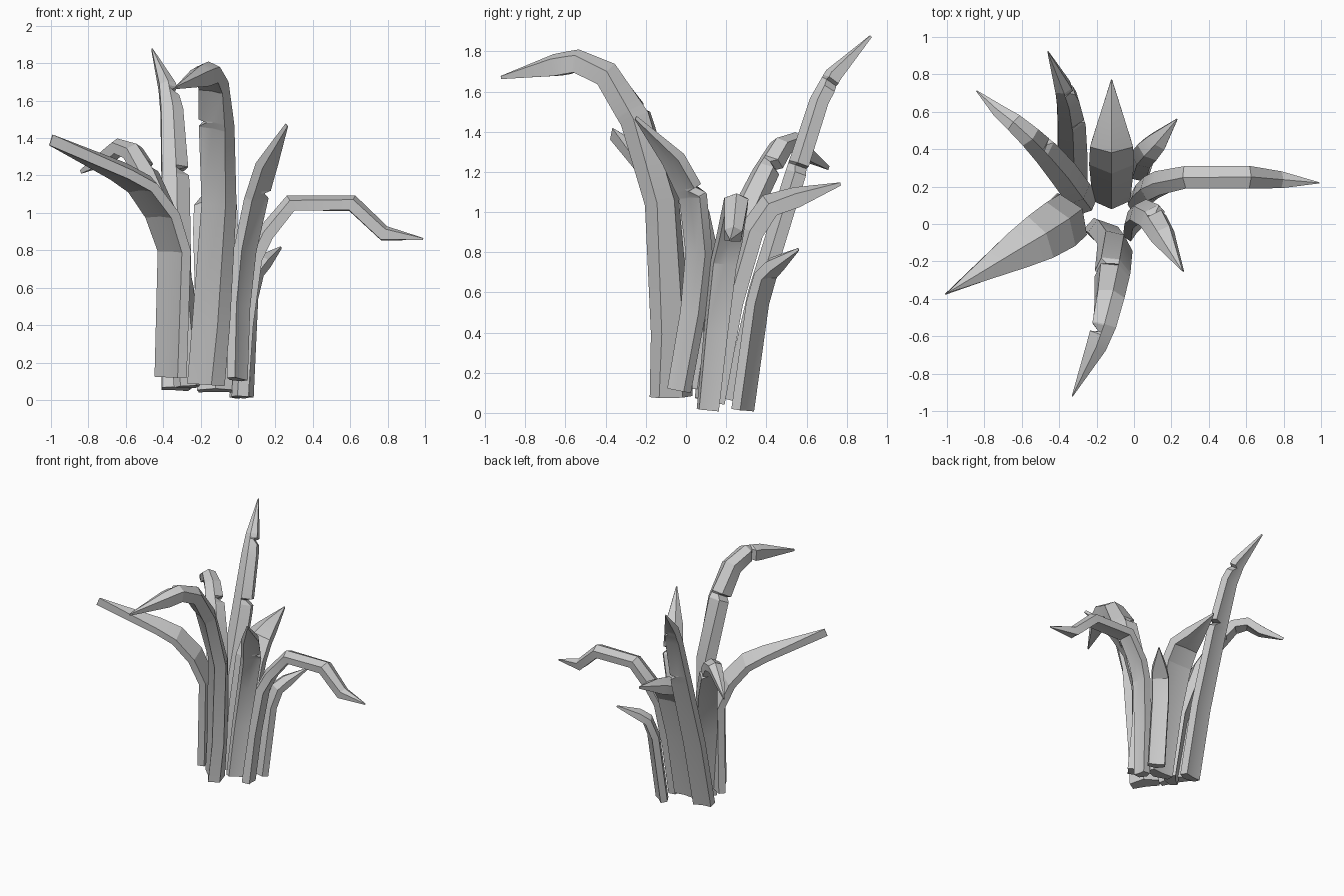
import bpy, bmesh
from math import radians
from mathutils import Vector, Matrix

cube = bpy.data.objects.get("Cube")
if cube:
    bpy.data.objects.remove(cube, do_unlink=True)

mat = bpy.data.materials.new("pale_grey")
mat.use_nodes = True
GREY = (0.6, 0.6, 0.6, 1)
mat.diffuse_color = GREY
bsdf = mat.node_tree.nodes["Principled BSDF"]
bsdf.inputs["Base Color"].default_value = GREY
bsdf.inputs["Roughness"].default_value = 0.8


def blade(name, path, thick, tip_thick, notches=(), twist=0):
    """path: (x, y, z, half width); notches: (segment, fraction, side, depth);
    twist: turn of the base about z in degrees, fading out towards the tip."""
    pts = [Vector(p[:3]) for p in path]
    heading = pts[-1] - pts[0]
    heading.z = 0
    side0 = heading.normalized().cross(Vector((0, 0, 1)))

    # Rings: position, tangent, left width, right width, thickness, place along path
    rings = []
    last = len(pts) - 1
    tangents = []
    for i in range(len(pts)):
        a = (pts[i] - pts[max(i - 1, 0)]).normalized()
        b = (pts[min(i + 1, last)] - pts[i]).normalized()
        tangents.append((a + b).normalized())
    for i, p in enumerate(pts):
        w = path[i][3]
        rings.append((p, tangents[i], w, w, tip_thick if i == last else thick, i))
        # Ragged nicks torn out of one edge
        for seg, f, sgn, depth in notches:
            if seg != i:
                continue
            length = (pts[i + 1] - p).length
            for off, cut in ((-0.035, 0), (0.0, depth), (0.012, 0)):
                g = f + off / length
                ww = w + (path[i + 1][3] - w) * g
                k = ww * (1 - cut)
                tt = thick + ((tip_thick if i + 1 == last else thick) - thick) * g
                rings.append((p.lerp(pts[i + 1], g), tangents[i].lerp(tangents[i + 1], g).normalized(),
                              k if sgn < 0 else ww, k if sgn > 0 else ww, tt, i + g))

    bm = bmesh.new()
    loops = []
    for p, t, wl, wr, th, s in rings:
        side = Matrix.Rotation(radians(twist) * (1 - s / last), 3, 'Z') @ side0
        side = (side - t * side.dot(t)).normalized()
        n = side.cross(t).normalized()
        h = 0.45 * max(wl, wr)
        top = th * 0.5
        # Ridged upper face, thick edges, shallow groove beneath
        section = [(0, top + h * 0.6), (wr, top - h * 0.4), (wr * 0.9, -top - h * 0.4),
                   (0, -top - h * 0.2), (-wl * 0.9, -top - h * 0.4), (-wl, top - h * 0.4)]
        loops.append([bm.verts.new(p + side * u + n * v) for u, v in section])
    for a, b in zip(loops, loops[1:]):
        for j in range(6):
            k = (j + 1) % 6
            bm.faces.new((a[j], a[k], b[k], b[j]))
    bm.faces.new(loops[0])
    bm.faces.new(loops[-1])
    bmesh.ops.recalc_face_normals(bm, faces=bm.faces)
    me = bpy.data.meshes.new(name)
    bm.to_mesh(me)
    bm.free()
    me.materials.append(mat)
    ob = bpy.data.objects.new(name, me)
    bpy.context.collection.objects.link(ob)
    bpy.ops.object.select_all(action='DESELECT')
    bpy.context.view_layer.objects.active = ob
    ob.select_set(True)
    bpy.ops.object.shade_smooth_by_angle(angle=0.3)


blade("left_arching_blade", [
    (0.01, 0.11, 0.015, 0.055), (0.035, 0.15, 0.4, 0.06), (0.08, 0.19, 0.75, 0.065),
    (0.14, 0.22, 0.88, 0.065), (0.28, 0.25, 1.05, 0.06), (0.61, 0.25, 1.05, 0.06),
    (0.78, 0.235, 0.89, 0.045), (0.99, 0.22, 0.86, 0.003)], 0.06, 0.01)

blade("front_left_blade", [
    (-0.01, -0.03, 0.11, 0.06), (0.0, 0.04, 0.5, 0.065), (0.03, 0.07, 0.8, 0.07),
    (0.09, 0.04, 1.08, 0.075), (0.15, -0.06, 1.27, 0.065), (0.26, -0.25, 1.47, 0.003)],
    0.05, 0.02, [(3, 0.2, -1, 0.7)])

blade("back_left_short_blade", [
    (0.015, 0.275, 0.015, 0.065), (0.04, 0.35, 0.55, 0.065), (0.075, 0.39, 0.69, 0.065),
    (0.125, 0.44, 0.74, 0.055), (0.23, 0.56, 0.815, 0.003)], 0.05, 0.012)

blade("back_blade", [
    (-0.12, 0.14, 0.05, 0.10), (-0.12, 0.23, 0.55, 0.11), (-0.12, 0.33, 0.9, 0.12),
    (-0.12, 0.42, 1.03, 0.115), (-0.12, 0.55, 1.07, 0.075), (-0.12, 0.77, 1.14, 0.003)], 0.07, 0.015)

blade("tall_back_right_blade", [
    (-0.33, 0.235, 0.06, 0.08), (-0.33, 0.36, 0.6, 0.08), (-0.335, 0.53, 1.15, 0.075),
    (-0.355, 0.66, 1.55, 0.06), (-0.38, 0.73, 1.68, 0.045), (-0.46, 0.92, 1.875, 0.003)],
    0.06, 0.012, [(2, 0.2, 1, 0.7), (3, 0.75, 1, 0.6)])

blade("drooping_right_blade", [
    (-0.26, 0.11, 0.07, 0.08), (-0.305, 0.17, 0.6, 0.08), (-0.385, 0.28, 0.98, 0.08),
    (-0.48, 0.39, 1.20, 0.07), (-0.56, 0.47, 1.33, 0.06), (-0.64, 0.54, 1.355, 0.05),
    (-0.72, 0.60, 1.29, 0.035), (-0.84, 0.71, 1.22, 0.003)], 0.06, 0.02,
    [(3, 0.3, 1, 0.7)])

blade("front_right_blade", [
    (-0.345, 0.06, 0.12, 0.125), (-0.325, 0.05, 0.8, 0.13), (-0.39, 0.0, 1.0, 0.14),
    (-0.50, -0.07, 1.15, 0.13), (-0.62, -0.14, 1.22, 0.105), (-1.0, -0.37, 1.39, 0.003)], 0.05, 0.06)

blade("front_hooked_blade", [
    (-0.16, -0.065, 0.08, 0.11), (-0.135, -0.065, 0.4, 0.105), (-0.095, -0.11, 1.05, 0.09),
    (-0.11, -0.24, 1.47, 0.09), (-0.13, -0.39, 1.69, 0.075), (-0.16, -0.54, 1.75, 0.065),
    (-0.20, -0.65, 1.73, 0.055), (-0.33, -0.92, 1.67, 0.003)], 0.085, 0.015,
    [(3, 0.15, 1, 0.6), (5, 0.35, 1, 0.7)], twist=-38)
